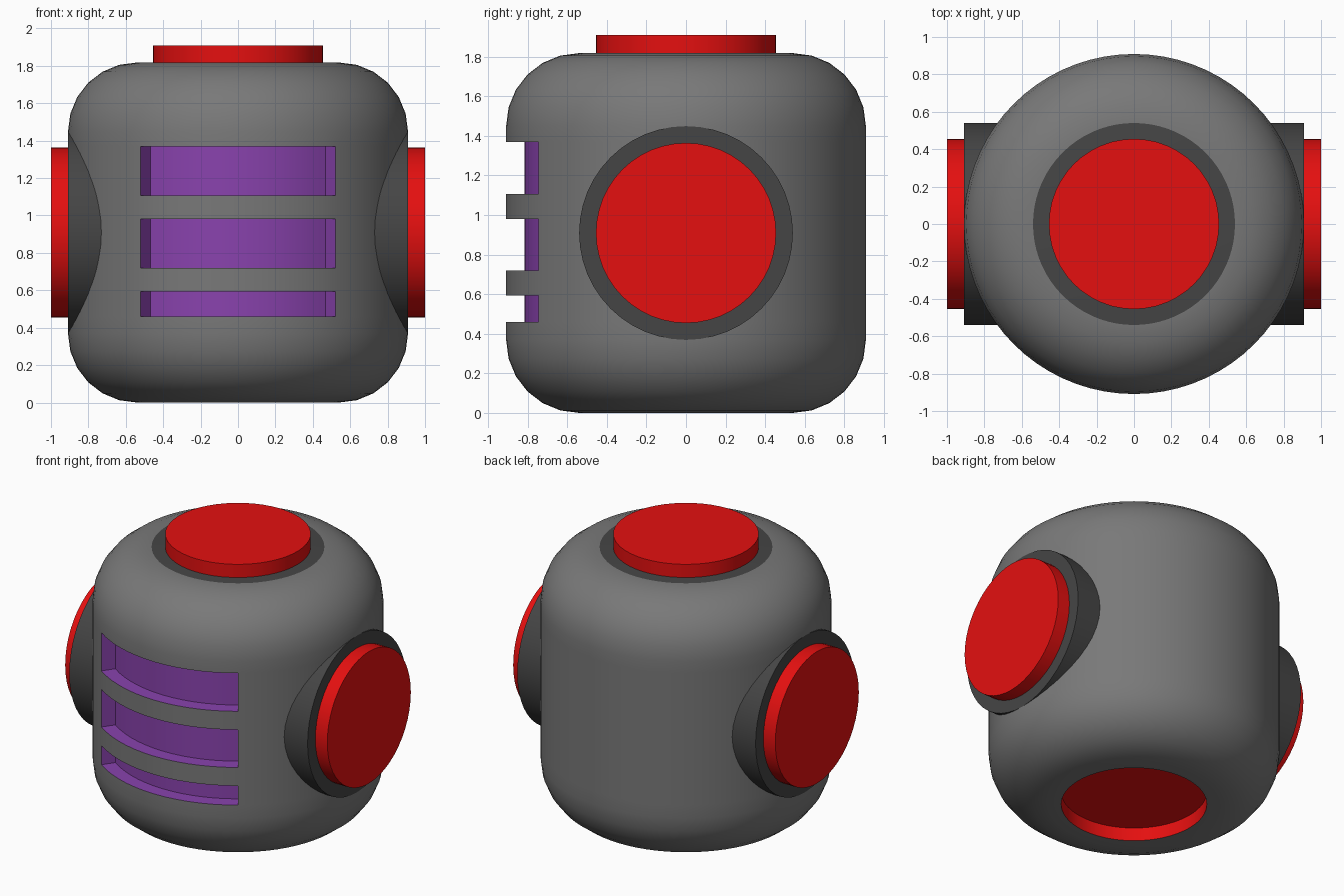
import bpy, bmesh, math
from mathutils import Matrix, Vector

if "Cube" in bpy.data.objects:
    bpy.data.objects.remove(bpy.data.objects["Cube"])

R = 0.909          # body radius, and half of its height
RING = 0.54        # collar radius
PEG = 0.455        # connector radius
PEG_H = 0.091      # connector thickness


def material(name, rgb):
    m = bpy.data.materials.new(name)
    m.diffuse_color = (*rgb, 1)
    m.use_nodes = True
    m.node_tree.nodes["Principled BSDF"].inputs["Base Color"].default_value = m.diffuse_color
    return m


GREY = material("grey", (0.19, 0.19, 0.19))
DARK = material("dark_grey", (0.06, 0.06, 0.06))
RED = material("red", (0.78, 0.005, 0.005))
PURPLE = material("purple", (0.25, 0.055, 0.42))


def finish(name, bm, mats):
    bmesh.ops.recalc_face_normals(bm, faces=bm.faces)
    me = bpy.data.meshes.new(name)
    bm.to_mesh(me)
    bm.free()
    ob = bpy.data.objects.new(name, me)
    bpy.context.collection.objects.link(ob)
    for m in mats:
        me.materials.append(m)
    bpy.ops.object.select_all(action='DESELECT')
    ob.select_set(True)
    bpy.context.view_layer.objects.active = ob
    bpy.ops.object.shade_smooth_by_angle(angle=math.radians(30))
    return ob


def disc(name, radius, start, end, axis, mat):
    """Capped cylinder from start to end along an axis through the body centre."""
    bm = bmesh.new()
    rot = Vector((0, 0, 1)).rotation_difference(Vector(axis)).to_matrix().to_4x4()
    mtx = Matrix.Translation((0, 0, R)) @ rot @ Matrix.Translation((0, 0, (start + end) / 2))
    bmesh.ops.create_cone(bm, cap_ends=True, segments=48, radius1=radius,
                          radius2=radius, depth=end - start, matrix=mtx)
    return finish(name, bm, [mat])


# Body: lathed profile with rounded shoulders and a socket underneath
SLOTS = [(0.46, 0.593), (0.72, 0.98), (1.107, 1.37)]
FIL = R - RING
STEPS = 6
profile = [(0, PEG_H), (PEG, PEG_H), (PEG, 0)]
for i in range(STEPS + 1):
    a = math.pi / 2 * i / STEPS
    profile.append((RING + FIL * math.sin(a), FIL - FIL * math.cos(a)))
profile += [(R, z) for s in SLOTS for z in s]
for i in range(STEPS + 1):
    a = math.pi / 2 * i / STEPS
    profile.append((RING + FIL * math.cos(a), 2 * R - FIL + FIL * math.sin(a)))
profile.append((0, 2 * R))

N = 72
bm = bmesh.new()
rings = []
for r, z in profile:
    if r == 0:
        rings.append([bm.verts.new((0, 0, z))] * N)
    else:
        rings.append([bm.verts.new((r * math.sin(2 * math.pi * k / N),
                                    -r * math.cos(2 * math.pi * k / N), z)) for k in range(N)])
last = len(rings) - 2
for j in range(len(rings) - 1):
    for k in range(N):
        n = (k + 1) % N
        quad = [rings[j][k], rings[j][n], rings[j + 1][n], rings[j + 1][k]]
        f = bm.faces.new(list(dict.fromkeys(quad)))
        f.material_index = 2 if j < 2 else 1 if j == last else 0
bmesh.ops.recalc_face_normals(bm, faces=bm.faces)

# Front slots: push the faces within 35 degrees of the front inward
for lo, hi in SLOTS:
    faces = []
    for f in bm.faces:
        c = f.calc_center_median()
        if lo < c.z < hi and c.xy.length > 0.85 and abs(math.atan2(c.x, -c.y)) < math.radians(35):
            faces.append(f)
    geom = bmesh.ops.extrude_face_region(bm, geom=faces)["geom"]
    bmesh.ops.delete(bm, geom=[f for f in faces if f.is_valid], context='FACES_ONLY')
    for v in [g for g in geom if isinstance(g, bmesh.types.BMVert)]:
        v.co.xy *= 0.816 / R
        for f in v.link_faces:
            f.material_index = 3
finish("body", bm, [GREY, DARK, RED, PURPLE])

# Top connector, and a collar with connector on each side
disc("top_connector", PEG, R - 0.02, R + PEG_H, (0, 0, 1), RED)
for side, s in (("right", 1), ("left", -1)):
    disc(side + "_collar", RING, 0.6, R, (s, 0, 0), DARK)
    disc(side + "_connector", PEG, R - 0.02, R + PEG_H, (s, 0, 0), RED)
